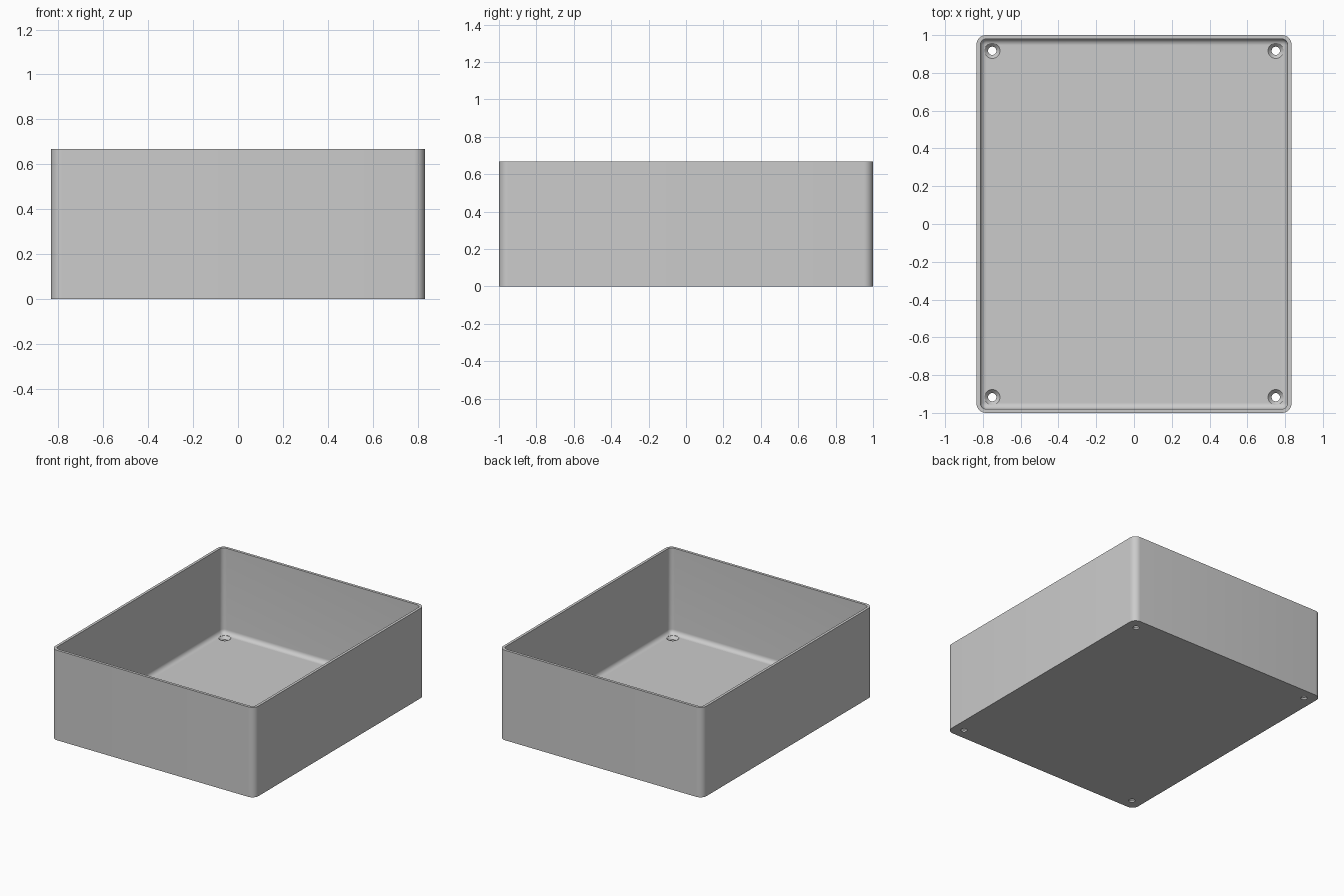
import bpy
import bmesh
from mathutils import Matrix

WIDTH, DEPTH, HEIGHT = 1.667, 2.0, 0.667
WALL, FLOOR = 0.02, 0.033
HOLE_INSET = 0.083

default = bpy.data.objects.get("Cube")
if default:
    bpy.data.objects.remove(default, do_unlink=True)

grey = bpy.data.materials.new("light grey")
grey.use_nodes = True
colour = (0.6, 0.6, 0.6, 1)
grey.diffuse_color = colour
grey.node_tree.nodes["Principled BSDF"].inputs["Base Color"].default_value = colour


def to_object(name, bm):
    bmesh.ops.recalc_face_normals(bm, faces=bm.faces)
    mesh = bpy.data.meshes.new(name)
    bm.to_mesh(mesh)
    bm.free()
    mesh.materials.append(grey)
    obj = bpy.data.objects.new(name, mesh)
    bpy.context.collection.objects.link(obj)
    return obj


def rounded_box(name, width, depth, bottom, top, radius, round_bottom=False):
    """Box with rounded upright edges and, if asked, a rounded bottom edge."""
    bm = bmesh.new()
    bmesh.ops.create_cube(bm, size=1)
    bmesh.ops.scale(bm, vec=(width, depth, top - bottom), verts=bm.verts)
    bmesh.ops.translate(bm, vec=(0, 0, (top + bottom) / 2), verts=bm.verts)
    edges = []
    for e in bm.edges:
        heights = [v.co.z for v in e.verts]
        upright = abs(heights[0] - heights[1]) > 0.1
        if upright or (round_bottom and max(heights) < bottom + 0.01):
            edges.append(e)
    bmesh.ops.bevel(bm, geom=edges, offset=radius, segments=8,
                    profile=0.5, affect='EDGES')
    return to_object(name, bm)


def screw_holes(name):
    """Four countersunk hole cutters, each a stack of a straight and a conical part."""
    bm = bmesh.new()
    rings = [(0.022, -0.05), (0.022, 0.012), (0.041, FLOOR), (0.041, FLOOR + 0.03)]
    sides = 32
    for sx in (-1, 1):
        for sy in (-1, 1):
            x = sx * (WIDTH / 2 - HOLE_INSET)
            y = sy * (DEPTH / 2 - HOLE_INSET)
            loops = []
            for radius, z in rings:
                ring = bmesh.ops.create_circle(
                    bm, segments=sides, radius=radius,
                    matrix=Matrix.Translation((x, y, z)))
                loops.append(ring["verts"])
            for low, high in zip(loops, loops[1:]):
                for i in range(sides):
                    j = (i + 1) % sides
                    bm.faces.new((low[i], low[j], high[j], high[i]))
            bm.faces.new(loops[0])
            bm.faces.new(loops[-1])
    return to_object(name, bm)


def cut(target, cutter):
    cutter.hide_render = True
    mod = target.modifiers.new("cut", 'BOOLEAN')
    mod.operation = 'DIFFERENCE'
    mod.solver = 'EXACT'
    mod.object = cutter
    bpy.context.view_layer.objects.active = target
    bpy.ops.object.modifier_apply(modifier=mod.name)
    bpy.data.objects.remove(cutter, do_unlink=True)


# Open tray with a filleted inside and four countersunk holes
tray = rounded_box("open_box", WIDTH, DEPTH, 0, HEIGHT, 0.05)
cut(tray, rounded_box("cavity_cutter", WIDTH - 2 * WALL, DEPTH - 2 * WALL,
                      FLOOR, HEIGHT + 0.2, 0.033, round_bottom=True))
cut(tray, screw_holes("hole_cutter"))

# Smooth rounded corners, crisp rims
bpy.ops.object.select_all(action='DESELECT')
tray.select_set(True)
bpy.context.view_layer.objects.active = tray
bpy.ops.object.shade_smooth_by_angle(angle=0.5)
